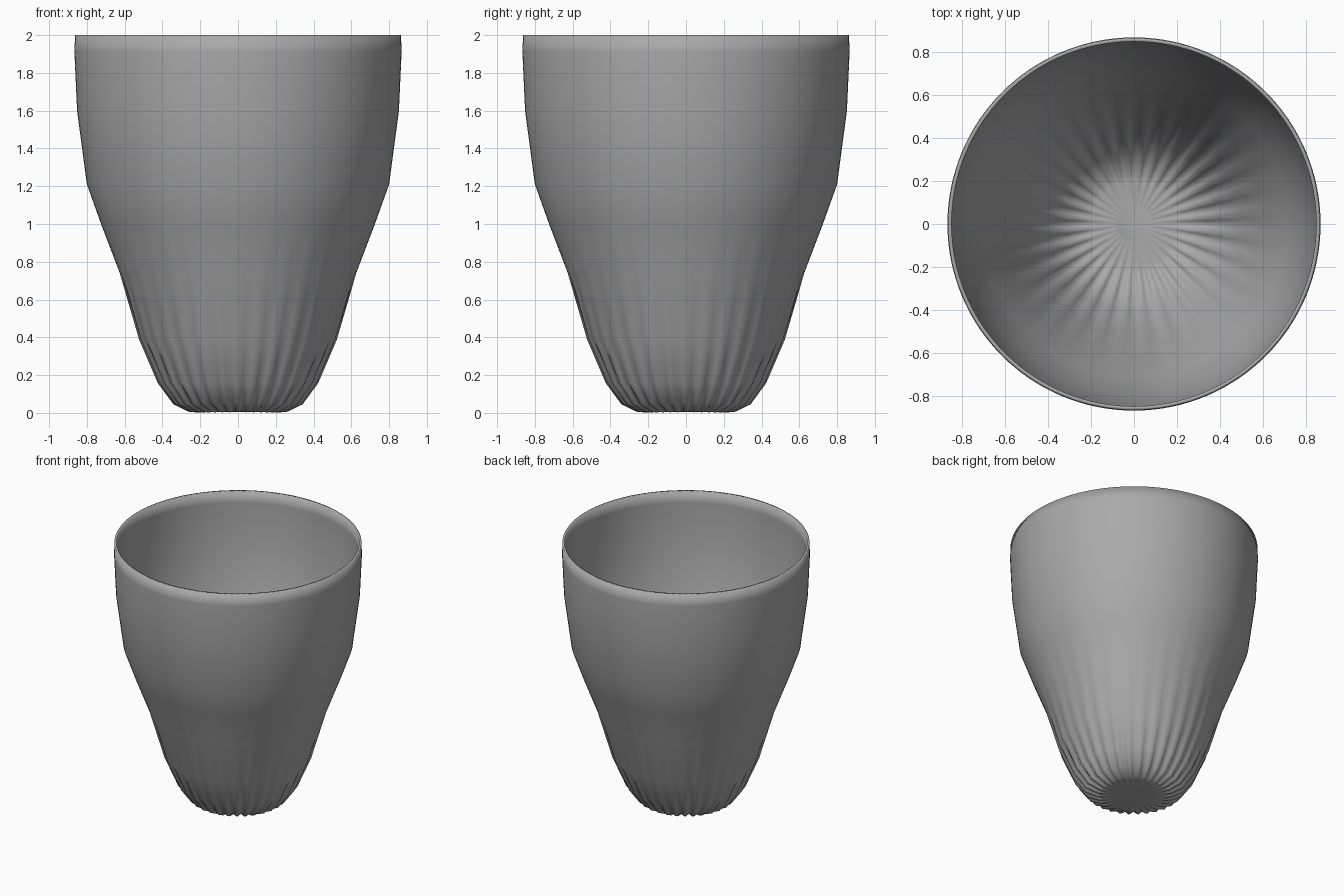
import bpy, bmesh, math

if "Cube" in bpy.data.objects:
    bpy.data.objects.remove(bpy.data.objects["Cube"])

FLUTES = 32
SEG = FLUTES * 4
# (radius, height, flute depth) of the outer wall, bottom to rim
outer = [(0.10, 0.006, 0.0), (0.215, 0.006, 0.006), (0.245, 0.010, 0.012), (0.33, 0.05, 0.012),
         (0.415, 0.16, 0.010), (0.52, 0.39, 0.004), (0.625, 0.74, 0.001),
         (0.725, 1.0, 0.0), (0.80, 1.21, 0.0), (0.852, 1.6, 0.0),
         (0.866, 1.91, 0.0), (0.863, 2.0, 0.0)]
WALL = 0.017
# inner wall follows the outer one, rim to bottom
inner = [(r - WALL, z if z > 1.95 else z + WALL * max(0, 1 - z), f)
         for r, z, f in reversed(outer)]

grey = bpy.data.materials.new("grey")
grey.diffuse_color = (0.4, 0.4, 0.4, 1)
grey.use_nodes = True
grey.node_tree.nodes["Principled BSDF"].inputs["Base Color"].default_value = grey.diffuse_color

# fluted cup body, spun as one closed shell
bm = bmesh.new()
rings = []
for r, z, f in outer + inner:
    ring = []
    for i in range(SEG):
        a = 2 * math.pi * i / SEG
        d = f * math.cos(FLUTES * a)
        ring.append(bm.verts.new(((r + d) * math.cos(a), (r + d) * math.sin(a),
                                  max(0.0, z - d * 0.5 * max(0, 1 - z * 4)))))
    rings.append(ring)
for a, b in zip(rings, rings[1:]):
    for i in range(SEG):
        j = (i + 1) % SEG
        bm.faces.new((a[i], a[j], b[j], b[i]))
bm.faces.new(list(reversed(rings[0])))
bm.faces.new(rings[-1])
bmesh.ops.recalc_face_normals(bm, faces=bm.faces)
for fc in bm.faces:
    fc.smooth = True
me = bpy.data.meshes.new("cup")
bm.to_mesh(me)
bm.free()
me.materials.append(grey)
cup = bpy.data.objects.new("cup", me)
bpy.context.collection.objects.link(cup)
